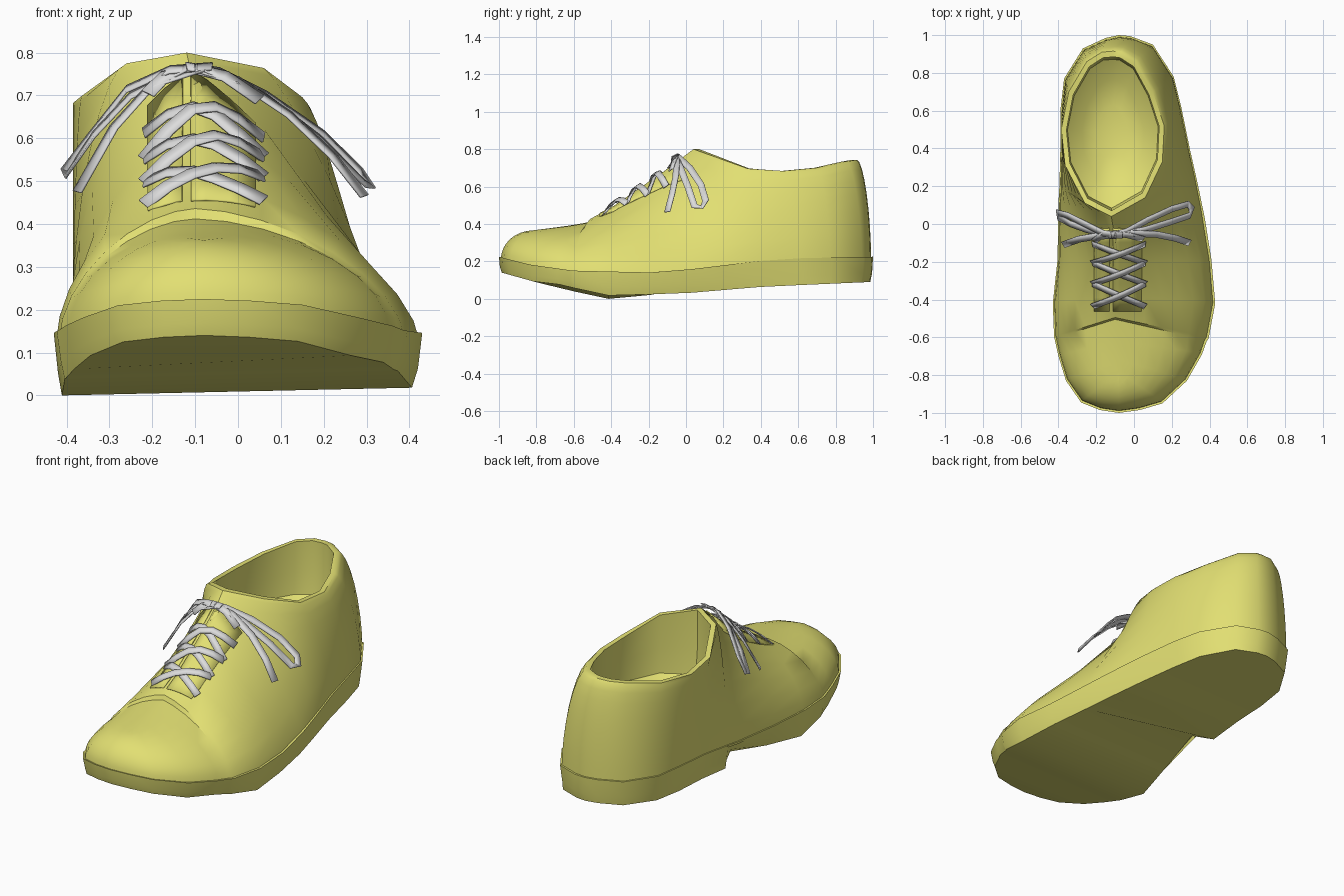
import bpy, bmesh, math
from mathutils import Vector
from mathutils.bvhtree import BVHTree

if "Cube" in bpy.data.objects:
    bpy.data.objects.remove(bpy.data.objects["Cube"])


def material(name, col):
    m = bpy.data.materials.new(name)
    m.diffuse_color = (*col, 1)
    m.use_nodes = True
    m.node_tree.nodes["Principled BSDF"].inputs["Base Color"].default_value = m.diffuse_color
    return m


YELLOW = material("olive yellow", (0.76, 0.74, 0.17))
WHITE = material("lace grey white", (0.72, 0.72, 0.72))


def lerp_table(tab, v):
    for (a, p), (b, q) in zip(tab, tab[1:]):
        if v <= b:
            t = max(0, (v - a) / (b - a))
            return p + (q - p) * t
    return tab[-1][1]


def finish(name, bm, mat, angle=35, thick=0):
    bmesh.ops.remove_doubles(bm, verts=bm.verts[:], dist=0.0005)
    bmesh.ops.recalc_face_normals(bm, faces=bm.faces[:])
    me = bpy.data.meshes.new(name)
    bm.to_mesh(me)
    bm.free()
    ob = bpy.data.objects.new(name, me)
    bpy.context.collection.objects.link(ob)
    me.materials.append(mat)
    if thick:
        s = ob.modifiers.new("thickness", 'SOLIDIFY')
        s.thickness = thick
        s.offset = 0
    bpy.ops.object.select_all(action='DESELECT')
    ob.select_set(True)
    bpy.context.view_layer.objects.active = ob
    bpy.ops.object.shade_smooth_by_angle(angle=math.radians(angle))
    return ob


def loft(bm, rings, closed=True):
    """Bridge successive rows of points; returns rows of verts."""
    rows = [[bm.verts.new(p) for p in r] for r in rings]
    for a, b in zip(rows, rows[1:]):
        n = len(a)
        for i in range(n if closed else n - 1):
            j = (i + 1) % n
            bm.faces.new((a[i], a[j], b[j], b[i]))
    return rows


def cap(bm, ring):
    """Close a ring with cross strips from right side to left side."""
    n = len(ring)
    for k in range(n // 2):
        f = [ring[k], ring[k + 1], ring[(n - k - 1) % n], ring[(n - k) % n]]
        f = list(dict.fromkeys(f))
        if len(f) > 2:
            bm.faces.new(f)


# Columns running up the upper: base x, base y, top x, top y (toe to heel)
RIGHT = [(-.08, -1, -.08, -.82), (.03, -.985, -.08, -.80), (.15, -.95, -.08, -.78),
         (.28, -.83, -.08, -.72), (.36, -.69, -.08, -.62), (.385, -.62, -.10, -.505),
         (.395, -.605, -.10, -.495), (.43, -.42, -.09, -.38), (.41, -.19, -.08, -.20),
         (.375, .03, -.12, .04), (.34, .20, .06, .14), (.295, .40, .15, .33),
         (.25, .62, .16, .52), (.21, .78, .10, .70), (.10, .95, .01, .86),
         (-.02, .995, -.07, .91), (-.08, 1, -.11, .915)]
LEFT = [(-.18, -.985, -.08, -.80), (-.28, -.945, -.08, -.78), (-.36, -.83, -.08, -.72),
        (-.40, -.70, -.08, -.62), (-.42, -.61, -.10, -.505), (-.423, -.60, -.10, -.495),
        (-.43, -.42, -.09, -.38), (-.405, -.19, -.08, -.20), (-.40, .11, -.12, .04),
        (-.395, .20, -.26, .11), (-.39, .40, -.365, .31), (-.39, .60, -.385, .50),
        (-.37, .77, -.345, .70), (-.27, .93, -.25, .86), (-.15, .985, -.17, .91)]
COLS = RIGHT + LEFT[::-1]
N = len(COLS)
SOLE_TOP = [(-1, .225), (-.85, .185), (-.6, .15), (-.15, .14), (0, .155), (.5, .215), (1, .225)]
SOLE_LOW = [(-1, .14), (-.8, .085), (-.6, .038), (-.42, 0), (-.19, .006), (0, .03), (.42, .065), (1, .09)]
RIDGE = [(-.82, .365), (-.6, .395), (-.505, .412), (-.495, .436), (-.38, .495), (-.2, .62),
         (.04, .80), (.16, .757), (.3, .70), (.45, .68), (.65, .69), (.9, .742)]
ROUND = [1, 1, 1, 1, 1.05, 1.15, 1.2, 1.3, 1.5, 1.7, 1.65, 1.5, 1.4, 1.25, 1.2, 1.15, 1.15]

# Upper: columns of points, then collar lip, lining and insole
STEPS = 8
rings = [[] for _ in range(STEPS + 1)]
for i, (bx, by, tx, ty) in enumerate(COLS):
    left = i > 16
    e = ROUND[N - i if left else i]
    if left:
        e = min(e, 1.18)
    b = Vector((-.05 + (bx + .05) * .984, by * .99, lerp_table(SOLE_TOP, by) - .015))
    t = Vector((tx, ty, lerp_table(RIDGE, ty)))
    for s in range(STEPS + 1):
        a = s / STEPS * math.pi / 2
        h = 1 - max(0, math.cos(a)) ** e if s < STEPS else 1
        v = math.sin(a) ** e
        rings[s].append((b.x + (t.x - b.x) * h, b.y + (t.y - b.y) * h, b.z + (t.z - b.z) * v))
bm = bmesh.new()
rows = loft(bm, rings)
cap(bm, rows[0])


def lining(sx, sy, z=0, mix=0):
    return [(-.11 + (x + .11) * sx, .48 + (y - .48) * sy,
             lerp_table(RIDGE, y) * (1 - mix) + z * mix) for _, _, x, y in COLS[9:24]]


inner = loft(bm, [lining(1, 1), lining(.9, .93), lining(.91, .93, .46, .6),
                  lining(.88, .9, .45, 1), lining(.6, .65, .38, 1), lining(.3, .35, .34, 1)])
bm.faces.new(inner[-1])
upper = finish("upper", bm, YELLOW, 38)
probe = bmesh.new()
probe.from_mesh(upper.data)
tree = BVHTree.FromBMesh(probe)


def on_upper(x, y, lift):
    hit = tree.ray_cast(Vector((x, y, 2)), Vector((0, 0, -1)))[0]
    return Vector((x, y - lift * .5, hit.z + lift))


# Sole: welt edge, tapered side, arch notched on the inner (left) side
top, mid, low = [], [], []
for i, (x, y, _, _) in enumerate(COLS):
    zt, zl = lerp_table(SOLE_TOP, y), lerp_table(SOLE_LOW, y)
    if x > .3 and y < 0:
        zl += .018
    inset, rise = {N - 9: (.08, .04), N - 8: (.03, .015)}.get(i, (0, 0))
    top.append((x, y, zt))
    mid.append((x + .01 * (-1 if x > 0 else 1) + inset * .5, y * .995, zl + rise + (zt - zl - rise) * .35))
    low.append((-.05 + (x + .05) * .95 + inset, y * .985, zl + rise))
bm = bmesh.new()
rows = loft(bm, [top, mid, low])
cap(bm, rows[0])
cap(bm, rows[-1])
finish("sole", bm, YELLOW, 40)

# Lace facings either side of the tongue gap
for name, xs in (("left_facing", (-.21, -.17, -.13)), ("right_facing", (-.11, -.075, -.02, .04))):
    bm = bmesh.new()
    loft(bm, [[on_upper(x, -.46 + .073 * k, .002) for x in xs] for k in range(7)], closed=False)
    finish(name, bm, YELLOW, 30, .007)


def ribbon(name, pts, up, width=.036):
    pts = [Vector(p) for p in pts]
    bm = bmesh.new()
    rows = []
    for i, p in enumerate(pts):
        tan = pts[min(i + 1, len(pts) - 1)] - pts[max(i - 1, 0)]
        side = tan.cross(Vector(up)).normalized() * width / 2
        rows.append([p - side, p + side])
    loft(bm, rows, closed=False)
    return finish(name, bm, WHITE, 30, .005)


# Criss-cross laces
EYELETS = [-.43, -.31, -.20, -.10]
for k, (y0, y1) in enumerate(zip(EYELETS, EYELETS[1:])):
    for side, (xa, xb) in (("a", (-.22, .06)), ("b", (.06, -.22))):
        pts = []
        for s in range(6):
            t = s / 5
            lift = .012 + (.014 if side == "a" else .005) * math.sin(math.pi * t)
            pts.append(on_upper(xa + (xb - xa) * t, y0 + (y1 - y0) * t, lift))
        ribbon(f"lace_cross_{k}{side}", pts, (0, -.6, .8))
ribbon("lace_knot", [(-.21, -.09, .705), (-.17, -.06, .745), (-.10, -.05, .762),
                     (-.03, -.06, .745), (.05, -.08, .69)], (0, -.6, .8))

# Bow loops and loose ends
ribbon("bow_loop_right", [(-.12, -.06, .768), (-.04, -.04, .755), (.07, .02, .70), (.20, .08, .61),
                          (.285, .105, .525), (.305, .085, .49), (.295, .045, .495),
                          (.19, .01, .60), (.06, -.03, .70), (-.08, -.06, .765)], (.5, -.35, .8))
ribbon("bow_loop_left", [(-.06, -.06, .768), (-.16, -.05, .76), (-.26, -.0, .715), (-.35, .045, .60),
                         (-.405, .06, .525), (-.40, .035, .515), (-.335, .0, .61),
                         (-.25, -.03, .70), (-.12, -.06, .765)], (-.5, -.35, .8))
ribbon("bow_end_right", [(-.10, -.06, .765), (.0, -.05, .735), (.12, -.055, .655),
                         (.22, -.075, .56), (.295, -.10, .465)], (.5, -.4, .75))
ribbon("bow_end_left", [(-.08, -.06, .765), (-.20, -.065, .725), (-.29, -.08, .625),
                        (-.375, -.11, .475)], (-.5, -.4, .75))
